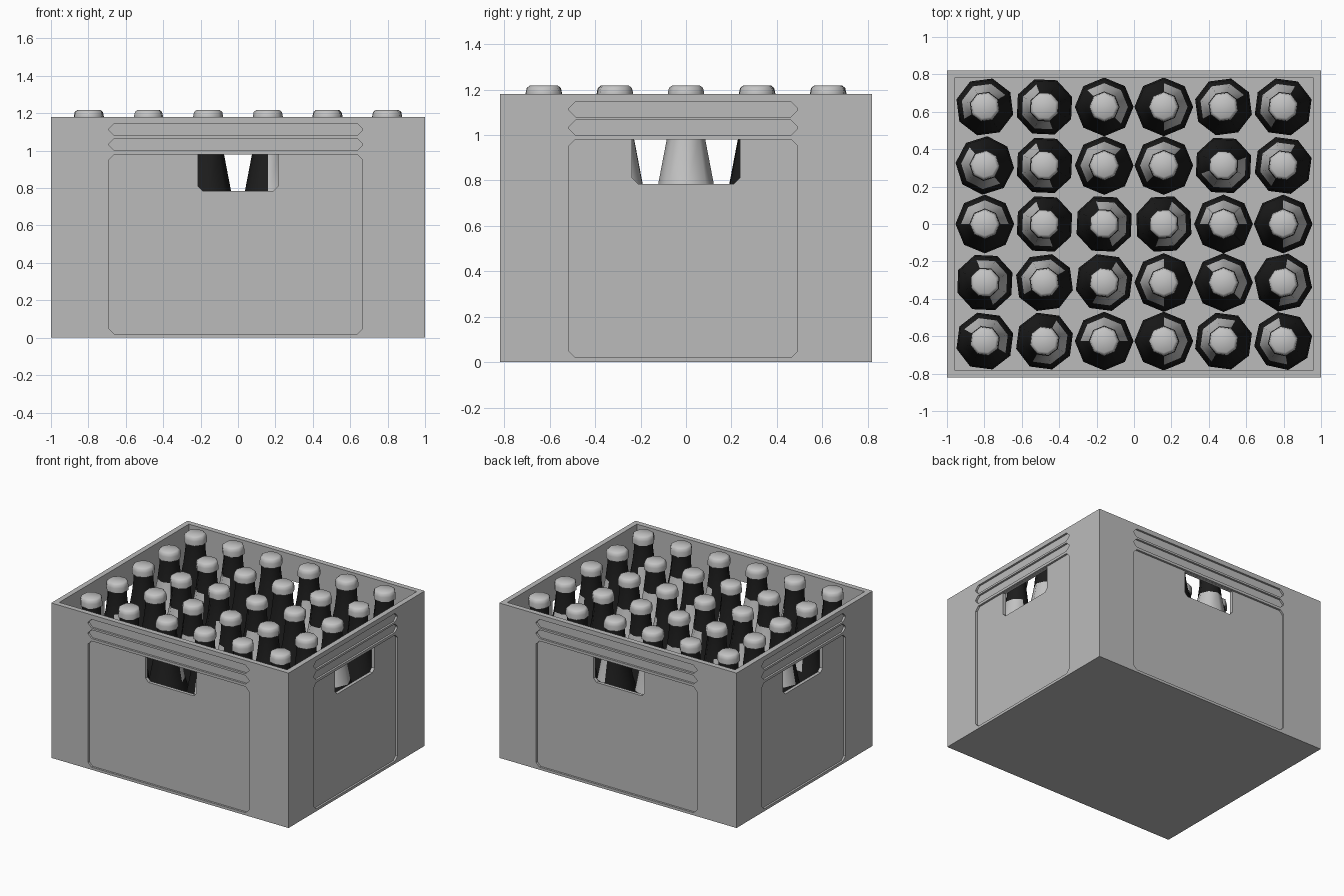
import bpy, bmesh, math
from mathutils import Matrix, Vector

cube = bpy.data.objects.get("Cube")
if cube:
    bpy.data.objects.remove(cube, do_unlink=True)


def material(name, value):
    mat = bpy.data.materials.new(name)
    mat.use_nodes = True
    color = (value, value, value, 1)
    mat.diffuse_color = color
    mat.node_tree.nodes["Principled BSDF"].inputs["Base Color"].default_value = color
    return mat


crate_grey = material("crate grey", 0.5)
bottle_black = material("bottle black", 0.012)
metal_grey = material("cap and label grey", 0.55)

HX, HY, TOP, WALL = 1.0, 0.82, 1.18, 0.04


def new_object(name, bm, mats=()):
    bmesh.ops.recalc_face_normals(bm, faces=bm.faces)
    mesh = bpy.data.meshes.new(name)
    bm.to_mesh(mesh)
    bm.free()
    for mat in mats:
        mesh.materials.append(mat)
    obj = bpy.data.objects.new(name, mesh)
    bpy.context.collection.objects.link(obj)
    return obj


def add_box(bm, lo, hi):
    lo, hi = Vector(lo), Vector(hi)
    size = hi - lo
    mat = Matrix.Translation((lo + hi) / 2) @ Matrix.Diagonal((*size, 1))
    bmesh.ops.create_cube(bm, size=1, matrix=mat)


def add_plate(bm, turn, u0, u1, z0, z1, near, far, low, high):
    """Prism with chamfered corners, cutting into the wall on one side."""
    outline = [(u0 + low, z0), (u1 - low, z0), (u1, z0 + low), (u1, z1 - high),
               (u1 - high, z1), (u0 + high, z1), (u0, z1 - high), (u0, z0 + low)]
    if high == 0:
        outline = outline[:4] + outline[6:]
    rings = [[bm.verts.new(turn @ Vector((u, d, z))) for u, z in outline]
             for d in (near, far)]
    bm.faces.new(rings[0])
    bm.faces.new(rings[1])
    for i in range(len(outline)):
        j = (i + 1) % len(outline)
        bm.faces.new((rings[0][i], rings[0][j], rings[1][j], rings[1][i]))


def cut(target, cutter):
    mod = target.modifiers.new("cut", 'BOOLEAN')
    mod.operation, mod.solver, mod.object = 'DIFFERENCE', 'EXACT', cutter
    bpy.context.view_layer.update()
    graph = bpy.context.evaluated_depsgraph_get()
    mesh = bpy.data.meshes.new_from_object(target.evaluated_get(graph))
    target.modifiers.clear()
    target.data = mesh
    mesh.name = target.name
    bpy.data.objects.remove(cutter, do_unlink=True)


# Crate shell
bm = bmesh.new()
add_box(bm, (-HX, -HY, 0), (HX, HY, TOP))
crate = new_object("crate", bm, [crate_grey])
bm = bmesh.new()
add_box(bm, (WALL - HX, WALL - HY, WALL), (HX - WALL, HY - WALL, TOP + 0.2))
cut(crate, new_object("cavity_cutter", bm, [crate_grey]))

# Recessed panels, two grooves and a hand hole on each side
recesses, holes = bmesh.new(), bmesh.new()
DEPTH, SHIFT = 0.015, -0.012
for side in range(4):
    turn = Matrix.Rotation(side * math.pi / 2, 3, 'Z')
    dist, half, grip = ((HY, 0.677, 0.215), (HX, 0.503, 0.237))[side % 2]
    u0, u1 = SHIFT - half, SHIFT + half
    for z0, z1 in ((0.02, 0.98), (1.0, 1.065), (1.08, 1.145)):
        add_plate(recesses, turn, u0, u1, z0, z1, -dist - 0.1, -dist + DEPTH, 0.028, 0.028)
    add_plate(holes, turn, -grip, grip, 0.785, 0.979, -dist - 0.05, -dist + 0.08, 0.025, 0)
cut(crate, new_object("recess_cutter", recesses, [crate_grey]))
cut(crate, new_object("hole_cutter", holes, [crate_grey]))

# Bottle: eight-sided lathe, cap on top, label on half of the shoulder
SIDES = 8
profile = [(0.145, 0.04), (0.157, 0.06), (0.157, 0.6), (0.148, 0.69), (0.127, 0.76),
           (0.083, 0.99), (0.07, 1.1), (0.07, 1.15), (0.08, 1.15), (0.08, 1.185),
           (0.075, 1.207), (0.062, 1.217)]
bm = bmesh.new()
rings = [[bm.verts.new((r * math.cos(a), r * math.sin(a), z))
          for a in (math.tau * i / SIDES for i in range(SIDES))] for r, z in profile]
for low, high in zip(rings, rings[1:]):
    for i in range(SIDES):
        j = (i + 1) % SIDES
        bm.faces.new((low[i], low[j], high[j], high[i]))
bm.faces.new(rings[0])
bm.faces.new(rings[-1])
for face in bm.faces:
    c = face.calc_center_median()
    on_label = 0.76 < c.z < 0.99 and c.x > 0
    face.material_index = 1 if on_label or c.z > 1.149 else 0
bottle = new_object("bottle", bm, [bottle_black, metal_grey])
bpy.context.view_layer.objects.active = bottle
bottle.select_set(True)
bpy.ops.object.shade_smooth_by_angle(angle=math.radians(50))

# Fill the crate; each number is the way a label faces, in degrees
label_turns = [[60, 330, 90, 0, 150, 190],
               [20, 120, 330, 180, 45, 350],
               [90, 200, 20, 340, 90, 0],
               [220, 200, 135, 135, 290, 150],
               [120, 200, 45, 0, 120, 150]]
for row, turns in enumerate(label_turns):
    for col, degrees in enumerate(turns):
        item = bottle
        if row or col:
            item = bottle.copy()
            bpy.context.collection.objects.link(item)
        item.name = f"bottle_{row + 1}_{col + 1}"
        item.location = ((col - 2.5) * 0.319, (row - 2) * 0.313, 0)
        item.rotation_euler.z = math.radians(degrees)
